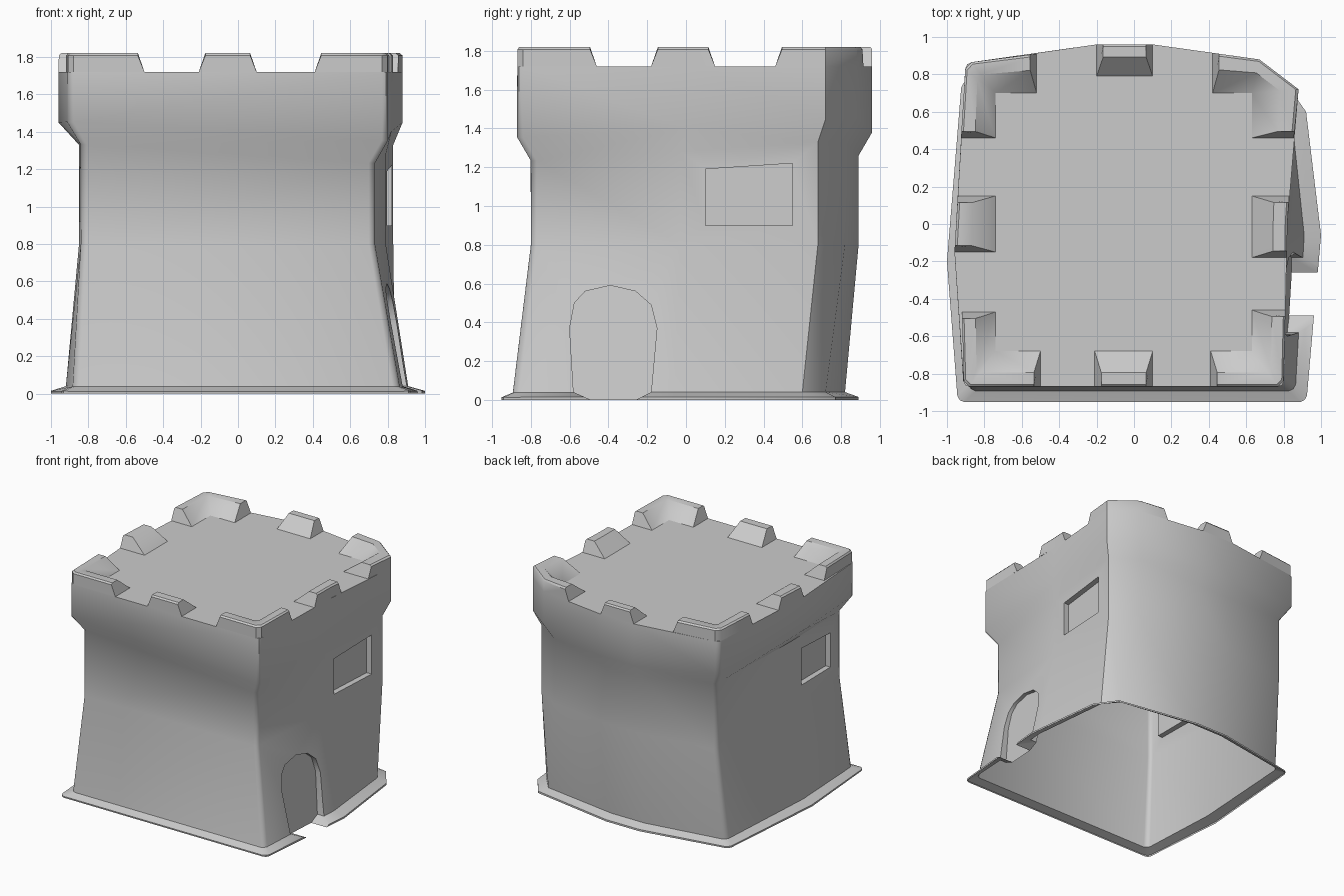
import bpy, bmesh, math
from mathutils import Vector

if "Cube" in bpy.data.objects:
    bpy.data.objects.remove(bpy.data.objects["Cube"])

FLOOR, TOP = 1.72, 1.82


def make_object(name, bm):
    bmesh.ops.recalc_face_normals(bm, faces=bm.faces)
    me = bpy.data.meshes.new(name)
    bm.to_mesh(me)
    bm.free()
    ob = bpy.data.objects.new(name, me)
    bpy.context.collection.objects.link(ob)
    return ob


def activate(ob):
    bpy.ops.object.select_all(action='DESELECT')
    ob.select_set(True)
    bpy.context.view_layer.objects.active = ob


# tower wall columns, counter-clockwise: foot, wall base, waist, parapet, overhang height
columns = [
    ((-.94, -.95), (-.88, -.89), (-.84, -.80), (-.91, -.87), 1.45),   # front left
    ((.92, -.95), (.86, -.89), (.73, -.80), (.80, -.87), 1.35),       # front right
    ((1.0, -.06), (.91, -.06), (.79, -.03), (.82, 0), 1.40),          # right middle
    ((.92, .60), (.84, .60), (.83, .68), (.88, .72), 1.45),           # back right
    ((.80, .77), (.74, .72), (.62, .82), (.67, .88), 1.45),
    ((.10, .89), (.10, .82), (.10, .89), (.10, .96), 1.38),           # back middle
    ((-.20, .89), (-.20, .82), (-.20, .89), (-.20, .96), 1.38),
    ((-.92, .76), (-.86, .71), (-.83, .79), (-.90, .86), 1.45),       # back left
    ((-1.0, -.20), (-.92, -.20), (-.85, -.15), (-.96, -.15), 1.45),   # left middle
]
bm = bmesh.new()
cols = []
for foot, base, waist, para, zh in columns:
    pts = [(foot, 0), (foot, .015), (base, .04), (waist, .8),
           (waist, zh - .12), (para, zh), (para, FLOOR)]
    cols.append([bm.verts.new((p[0], p[1], z)) for p, z in pts])
for a, b in zip(cols, cols[1:] + cols[:1]):
    for i in range(6):
        bm.faces.new((a[i], b[i], b[i + 1], a[i + 1]))
bm.faces.new([c[-1] for c in cols])
bm.faces.new([c[0] for c in reversed(cols)])
# soften the sharp corners
soft = [bm.edges.get((cols[k][i], cols[k][i + 1])) for k in (0, 1, 7) for i in range(6)]
bmesh.ops.bevel(bm, geom=soft, offset=.03, segments=2, profile=.5, affect='EDGES')
bmesh.ops.triangulate(bm, faces=[f for f in bm.faces if len(f.verts) == 4])
tower = make_object("tower_wall", bm)


# recess cutters: outline in y,z with a sloped inner plane
def recess(name, outline, inner, outer):
    bm = bmesh.new()
    a = [bm.verts.new((inner(y, z), y, z)) for y, z in outline]
    b = [bm.verts.new((outer, y, z)) for y, z in outline]
    n = len(a)
    for i in range(n):
        j = (i + 1) % n
        bm.faces.new((a[i], a[j], b[j], b[i]))
    bm.faces.new(a)
    bm.faces.new(b)
    cutter = make_object(name, bm)
    cutter.hide_render = True
    activate(tower)
    m = tower.modifiers.new(name, 'BOOLEAN')
    m.operation = 'DIFFERENCE'
    m.solver = 'EXACT'
    m.object = cutter
    bpy.ops.object.modifier_apply(modifier=name)
    bpy.data.objects.remove(cutter)


door = [(-.49, -.1), (-.49, 0), (-.58, .04), (-.60, .37), (-.575, .5), (-.52, .56), (-.39, .59),
        (-.26, .56), (-.18, .49), (-.15, .37), (-.18, .04), (-.26, 0), (-.26, -.1)]
recess("door_recess", door, lambda y, z: .835 + .06 * (y + .4) - .12 * z, 1.3)
recess("right_window_recess", [(.10, .90), (.55, .90), (.55, 1.22), (.10, 1.19)],
       lambda y, z: .745 + .06 * y, 1.3)
recess("left_window_recess", [(-.66, .92), (-.28, .92), (-.28, 1.22), (-.66, 1.20)],
       lambda y, z: -.80, -1.3)

# open underside
bm = bmesh.new()
bm.from_mesh(tower.data)
under = [f for f in bm.faces if all(v.co.z < .002 for v in f.verts)]
bmesh.ops.delete(bm, geom=under, context='FACES')
bm.to_mesh(tower.data)
bm.free()


# merlon: outer path on the parapet, sloping down to an inner line
def merlon(name, path, ymax=.70):
    bm = bmesh.new()
    outer = [Vector(p) for p in path]
    inner = [Vector((max(-.74, min(.63, x)), max(-.68, min(ymax, y)))) for x, y in path]
    n = len(outer)
    secs = []
    for i, (o, q) in enumerate(zip(outer, inner)):
        shift = Vector((0, 0))
        if i == 0:
            shift = (outer[1] - o).normalized() * .035
        elif i == n - 1:
            shift = (outer[-2] - o).normalized() * .035
        t = o + shift
        ti = o.lerp(q, .4) + shift
        secs.append([bm.verts.new((p.x, p.y, z)) for p, z in
                     ((o, FLOOR), (t, TOP - .012), (t.lerp(ti, .15), TOP), (ti, TOP), (q, FLOOR))])
    for a, b in zip(secs, secs[1:]):
        for k in range(4):
            bm.faces.new((a[k], b[k], b[k + 1], a[k + 1]))
    bm.faces.new(secs[0])
    bm.faces.new(secs[-1])
    bmesh.ops.remove_doubles(bm, verts=bm.verts, dist=.002)
    return make_object(name, bm)


parts = [
    tower,
    merlon("front_left_merlon", [(-.50, -.87), (-.88, -.87), (-.91, -.84), (-.92, -.47)]),
    merlon("front_merlon", [(-.21, -.87), (.10, -.87)]),
    merlon("front_right_merlon", [(.41, -.87), (.77, -.87), (.80, -.84), (.81, -.46)]),
    merlon("right_merlon", [(.818, -.18), (.82, 0), (.83, .15)]),
    merlon("back_right_merlon", [(.855, .46), (.88, .72), (.67, .88), (.42, .915)]),
    merlon("back_merlon", [(.10, .96), (-.20, .96)], .79),
    merlon("back_left_merlon", [(-.52, .91), (-.87, .865), (-.902, .83), (-.925, .46)]),
    merlon("left_merlon", [(-.942, .15), (-.96, -.15)]),
]
for ob in parts:
    activate(ob)
    bpy.ops.object.shade_smooth_by_angle(angle=math.radians(40))
